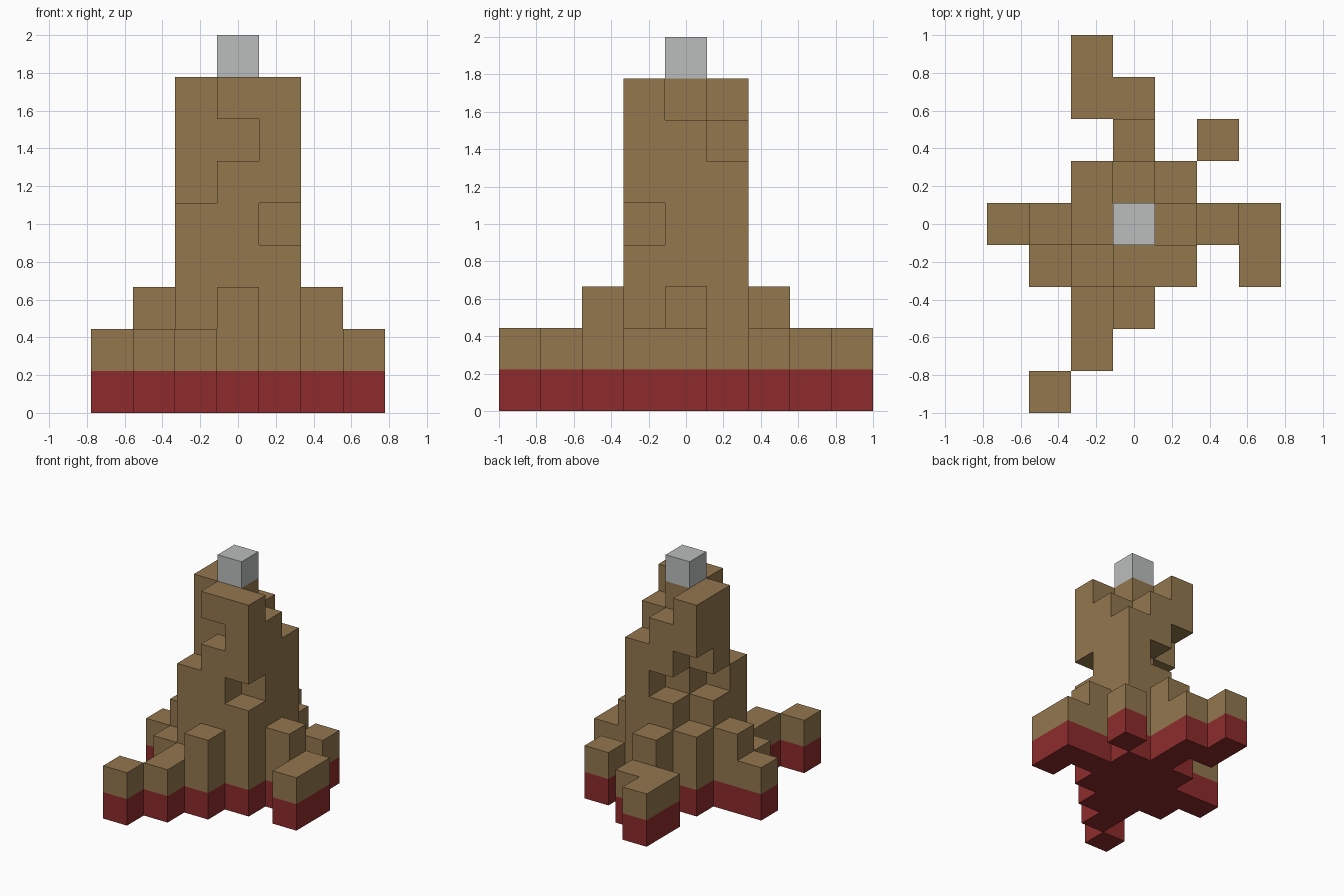
import bpy
import bmesh
from mathutils import Vector

cube = bpy.data.objects.get("Cube")
if cube:
    bpy.data.objects.remove(cube, do_unlink=True)

CELL = 2 / 9


def material(name, rgb):
    mat = bpy.data.materials.new(name)
    mat.use_nodes = True
    mat.diffuse_color = (*rgb, 1)
    mat.node_tree.nodes["Principled BSDF"].inputs["Base Color"].default_value = (*rgb, 1)
    return mat


# Column heights in blocks, back row first, right to left across x
plan = [
    "..2....",
    "..22...",
    "...3.2.",
    "..876..",
    "2389732",
    ".2588.2",
    "..23...",
    "..2....",
    ".2.....",
]
solid = {(col - 3, 4 - row, k)
         for row, line in enumerate(plan)
         for col, h in enumerate(line) if h != "."
         for k in range(int(h))}

# Notches and overhangs worn into the tower
solid -= {(1, -1, 4), (0, -1, 6), (0, 1, 4), (-1, 0, 4)}
solid -= {(-1, 1, k) for k in (3, 4, 5)}

AXES = [Vector(v) for v in ((1, 0, 0), (0, 1, 0), (0, 0, 1))]


def block_part(name, layers, mat):
    """Outer skin of all blocks in the given layers, as one mesh."""
    bm = bmesh.new()
    for cell in sorted(c for c in solid if c[2] in layers):
        centre = Vector(cell) + Vector((0, 0, 0.5))
        for n in range(3):
            for side in (-1, 1):
                normal = AXES[n] * side
                if tuple(int(a + b) for a, b in zip(cell, normal)) in solid:
                    continue
                u = AXES[(n + 1) % 3] / 2
                v = AXES[(n + 2) % 3] / 2 * side
                mid = centre + normal / 2
                corners = (mid - u - v, mid + u - v, mid + u + v, mid - u + v)
                bm.faces.new([bm.verts.new(p * CELL) for p in corners])
    bmesh.ops.remove_doubles(bm, verts=bm.verts, dist=CELL / 100)
    mesh = bpy.data.meshes.new(name)
    bm.to_mesh(mesh)
    bm.free()
    mesh.materials.append(mat)
    obj = bpy.data.objects.new(name, mesh)
    bpy.context.collection.objects.link(obj)
    return obj


# Red footing, brown tower and pale cap block
block_part("red_footing", range(0, 1), material("dark red", (0.27, 0.024, 0.025)))
block_part("brown_tower", range(1, 8), material("earth brown", (0.288, 0.184, 0.076)))
block_part("cap_block", range(8, 9), material("pale grey", (0.497, 0.515, 0.515)))
